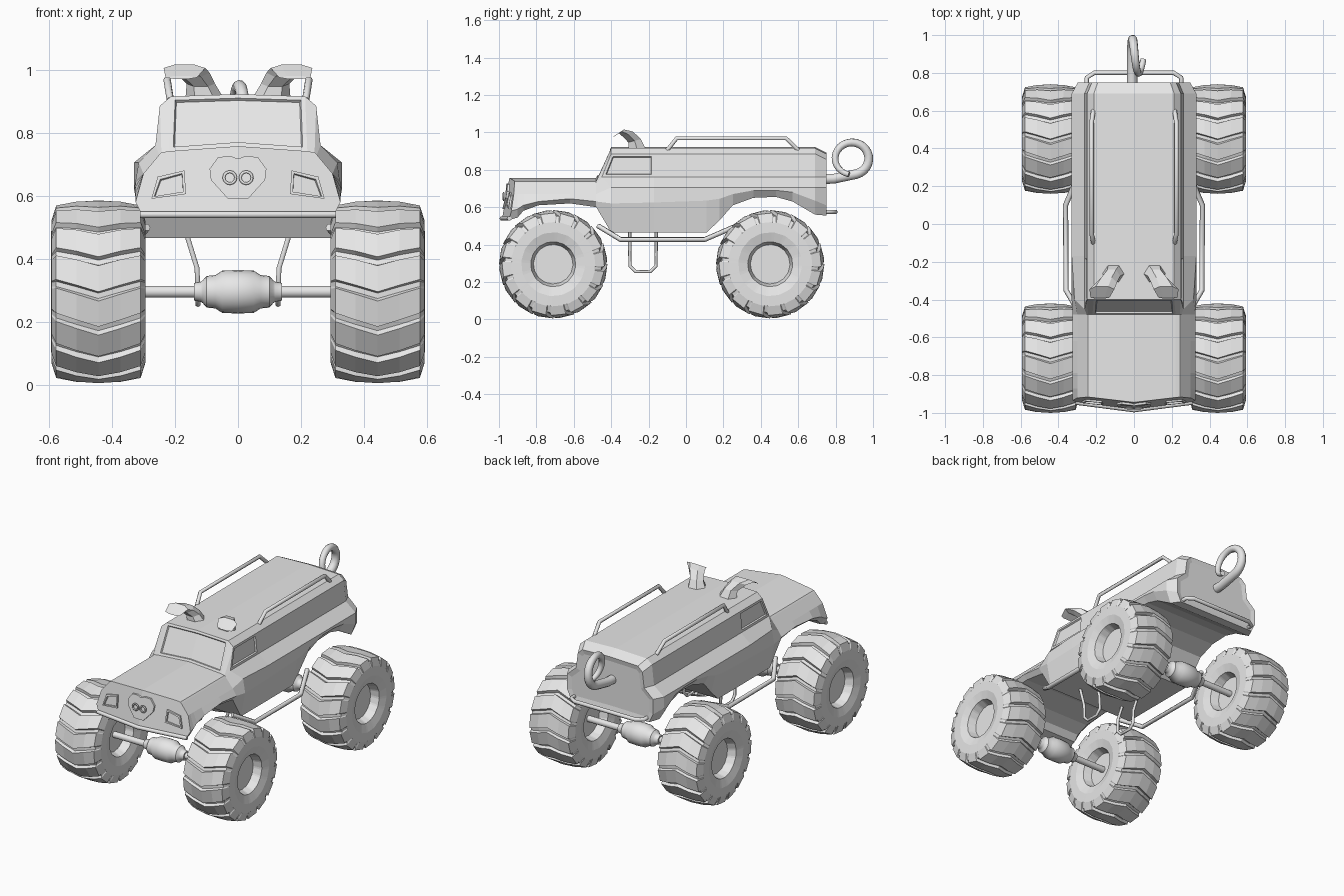
import bpy, bmesh, math
from mathutils import Vector

if "Cube" in bpy.data.objects:
    bpy.data.objects.remove(bpy.data.objects["Cube"], do_unlink=True)

grey = bpy.data.materials.new("plain_grey")
grey.use_nodes = True
grey.diffuse_color = (0.8, 0.8, 0.8, 1)
grey.node_tree.nodes["Principled BSDF"].inputs["Base Color"].default_value = (0.8, 0.8, 0.8, 1)


def finish(name, bm, smooth=False):
    bmesh.ops.recalc_face_normals(bm, faces=bm.faces)
    mesh = bpy.data.meshes.new(name)
    bm.to_mesh(mesh)
    bm.free()
    mesh.materials.append(grey)
    ob = bpy.data.objects.new(name, mesh)
    bpy.context.collection.objects.link(ob)
    if smooth:
        smooth_object(ob)
    return ob


def smooth_object(ob):
    bpy.ops.object.select_all(action='DESELECT')
    ob.select_set(True)
    bpy.context.view_layer.objects.active = ob
    bpy.ops.object.shade_smooth_by_angle(angle=math.radians(40))


def loft(bm, rings, closed=True):
    """Skin a list of point rings; returns faces as [ring][segment]."""
    vs = [[bm.verts.new(p) for p in ring] for ring in rings]
    n = len(rings[0])
    faces = []
    for a, b in zip(vs, vs[1:]):
        faces.append([bm.faces.new((a[i], a[(i + 1) % n], b[(i + 1) % n], b[i]))
                      for i in range(n if closed else n - 1)])
    return vs, faces


def tube(name, points, radius, sides=1, taper=1.0):
    cu = bpy.data.curves.new(name, 'CURVE')
    cu.dimensions = '3D'
    cu.bevel_depth = radius
    cu.bevel_resolution = sides
    cu.use_fill_caps = True
    sp = cu.splines.new('POLY')
    sp.points.add(len(points) - 1)
    for i, p in enumerate(points):
        sp.points[i].co = (*p, 1)
        sp.points[i].radius = 1 + (taper - 1) * i / (len(points) - 1)
    cu.materials.append(grey)
    ob = bpy.data.objects.new(name, cu)
    bpy.context.collection.objects.link(ob)
    bpy.ops.object.select_all(action='DESELECT')
    ob.select_set(True)
    bpy.context.view_layer.objects.active = ob
    bpy.ops.object.convert(target='MESH')
    return bpy.context.view_layer.objects.active


def nose_y(x, z):
    return -0.985 + 0.18 * (z - 0.53) + 0.13 * abs(x)


# Body shell: stations of y, underside height, side crease height
STATIONS = [(-.985, .53, .58), (-.90, .545, .59), (-.87, .58, .61), (-.79, .61, .63),
            (-.62, .62, .645), (-.48, .60, .63), (-.40, .465, .62), (-.17, .465, .625),
            (.11, .465, .635), (.18, .53, .645), (.25, .61, .67), (.36, .65, .69),
            (.48, .655, .69), (.57, .63, .68), (.69, .56, .635), (.75, .555, .61)]
CAB = 6


def section(i):
    y, zb, zc = STATIONS[i]
    if i < CAB:
        half = [(.30, zb), (.325, zc), (.30, .67), (.25, .73), (.243, .737), (.22, .741)]
        top = .757
    else:
        flare = .33 if i > CAB else .315
        half = [(.30, zb), (.33, zc), (flare, .705), (.262, .76), (.248, .885), (.213, .915)]
        top = .922
    if i == len(STATIONS) - 1:
        half = [(x * .9, z - (.03 if z > .8 else 0)) for x, z in half]
        top -= .03
    ring = [(0, zb)] + half + [(0, top)] + [(-x, z) for x, z in reversed(half)]
    pts = []
    for k, (x, z) in enumerate(ring):
        yy = nose_y(x, z) if i == 0 else y
        if i == CAB and k in (4, 10):
            yy -= .05
        pts.append((x, yy, z))
    return pts


bm = bmesh.new()
vs, faces = loft(bm, [section(i) for i in range(len(STATIONS))])
for ring in (vs[0], vs[-1]):
    bm.faces.new(ring[:8])
    bm.faces.new(ring[7:] + ring[:1])
bmesh.ops.recalc_face_normals(bm, faces=bm.faces)
# Windscreen and side windows sunk into the cab
panes = [faces[CAB - 1][6:8], [faces[CAB][4]], [faces[CAB][9]]]
for pane in panes:
    bmesh.ops.inset_region(bm, faces=pane, thickness=.014, depth=0, use_even_offset=True)
    bmesh.ops.inset_region(bm, faces=pane, thickness=.004, depth=-.009, use_even_offset=True)
# Tailgate panel
tail = [f for f in bm.faces if all(abs(v.co.y - .75) < .001 for v in f.verts)]
bmesh.ops.inset_region(bm, faces=tail, thickness=.03, depth=-.006)
finish("body_shell", bm)


# Raised plates on the nose
def nose_plate(name, outline, height, rim=0):
    bm = bmesh.new()
    base = [bm.verts.new((x, nose_y(x, z) + .01, z)) for x, z in outline]
    face = bm.faces.new(base)
    out = bmesh.ops.extrude_face_region(bm, geom=[face])
    for v in out["geom"]:
        if isinstance(v, bmesh.types.BMVert):
            v.co.y -= height + .01
    bmesh.ops.recalc_face_normals(bm, faces=bm.faces)
    if rim:
        front = [f for f in out["geom"] if isinstance(f, bmesh.types.BMFace)]
        bmesh.ops.inset_region(bm, faces=front, thickness=rim, depth=0)
        bmesh.ops.inset_region(bm, faces=front, thickness=.003, depth=-.012)
    finish(name, bm)


half_nose = [(0, .717), (.025, .726), (.063, .722), (.09, .685), (.086, .65), (.032, .59)]
nose_plate("snout", half_nose + [(-x, z) for x, z in reversed(half_nose[1:])], .012)
lamp = [(.275, .59), (.255, .66), (.17, .68), (.165, .605)]
for side, label in ((1, "left"), (-1, "right")):
    nose_plate(label + "_headlight", [(side * x, z) for x, z in lamp], .01, .012)
    ring = [(side * .026 + .019 * math.cos(a), nose_y(0, .657) - .013, .657 + .019 * math.sin(a))
            for a in [math.tau * k / 12 for k in range(13)]]
    tube(label + "_nostril", ring, .005)
# Lower front bumper strip
tube("front_bumper", [(x, nose_y(x, .54) - .002, .54) for x in (-.31, 0, .31)], .012)


# Wheels with chevron lugs
LUGS = 16
HALF = [(.085, .001, 0), (.085, .105, 0), (.135, .12, 0), (.15, .17, 0), (.149, .222, .004),
        (.134, .258, .016), (.07, .268, .018), (0, .272, .018)]
PROFILE = HALF + [(-u, r, h) for u, r, h in reversed(HALF[:-1])]
STEPS = [(0, 1), (.74, 1), (.80, 0), (.96, 0)]


def wheel(name, cx, cy):
    rings = []
    for u, r, h in PROFILE:
        ring = []
        for lug in range(LUGS):
            for t, up in STEPS:
                a = math.tau * (lug + t) / LUGS + .15 * min(abs(u) / .14, 1)
                rr = r + h * up
                ring.append((cx + u, cy - rr * math.cos(a), .295 + rr * math.sin(a)))
        rings.append(ring)
    bm = bmesh.new()
    vs, _ = loft(bm, rings)
    for ring in (vs[0], vs[-1]):
        bm.faces.new(ring)
    finish(name, bm)


# Axle with central differential, as a turned profile
AXLE = [(-.38, .001), (-.38, .019), (-.14, .019), (-.14, .028), (-.118, .032), (-.112, .036),
        (-.10, .05), (-.072, .053), (-.05, .067), (0, .069)]
AXLE += [(-x, r) for x, r in reversed(AXLE[:-1])]
for end, cy in (("front", -.71), ("rear", .45)):
    for side, label in ((1, "left"), (-1, "right")):
        wheel(f"{end}_{label}_wheel", side * .443, cy)
    bm = bmesh.new()
    loft(bm, [[(x, cy + r * math.cos(math.tau * k / 20), .295 + r * math.sin(math.tau * k / 20))
               for k in range(20)] for x, r in AXLE])
    finish(end + "_axle", bm, smooth=True)


# Paired parts: running rails, hanging loops, roof rails, ears
EAR = [((.105, -.26, .905), .062, .055), ((.118, -.275, .955), .045, .04),
       ((.145, -.31, .99), .055, .035), ((.17, -.345, 1.005), .066, .02),
       ((.18, -.39, .975), .05, .007)]
for side, label in ((1, "left"), (-1, "right")):
    def flip(pts):
        return [(side * x, y, z) for x, y, z in pts]
    tube(label + "_running_rail", flip([(.29, -.47, .50), (.36, -.35, .427), (.362, .10, .427),
                                        (.29, .27, .50)]), .014)
    tube(label + "_hanging_loop", flip([(.17, -.30, .50), (.13, -.30, .37), (.127, -.30, .285),
                                        (.127, -.27, .255), (.127, -.19, .255), (.127, -.16, .285),
                                        (.13, -.16, .37), (.17, -.16, .50)]), .009)
    tube(label + "_roof_rail", flip([(.215, -.10, .905), (.225, -.05, .968), (.225, .535, .968),
                                     (.215, .60, .905)]), .012)
    bm = bmesh.new()
    rings = []
    for i, (c, w, d) in enumerate(EAR):
        tilt = Vector((0, 1, .25 * i)).normalized()
        rings.append([(side * (c[0] + w * math.cos(a)), c[1] + tilt.y * d * math.sin(a),
                       c[2] + tilt.z * d * math.sin(a))
                      for a in [math.tau * k / 6 for k in range(6)]])
    vs, _ = loft(bm, rings)
    bm.faces.new(vs[0])
    bm.faces.new(vs[-1])
    finish(label + "_ear", bm)

# Rear bumper bar and its brackets
tube("rear_bumper", [(-.25, .74, .575), (-.25, .775, .575), (-.21, .80, .575), (.21, .80, .575),
                     (.25, .775, .575), (.25, .74, .575)], .012)

# Curled tail
path = [(-.01, .72, .75), (-.01, .79, .752)]
for k in range(25):
    a = math.radians(-75 + 335 * k / 24)
    path.append((-.01 + .06 * (k / 24) ** 2, .887 + .09 * math.cos(a), .86 + .086 * math.sin(a)))
smooth_object(tube("tail", path, .028, 3, .55))

# Thin roof patches
for i, (x, y) in enumerate(((-.08, .25), (.1, .07), (.06, .5))):
    bm = bmesh.new()
    bmesh.ops.create_circle(bm, cap_ends=True, segments=12, radius=.04)
    for v in bm.verts:
        v.co = (x + v.co.x * .7, y + v.co.y, .9225 - .033 * abs(x + v.co.x * .7))
    finish(f"roof_patch_{i + 1}", bm)
